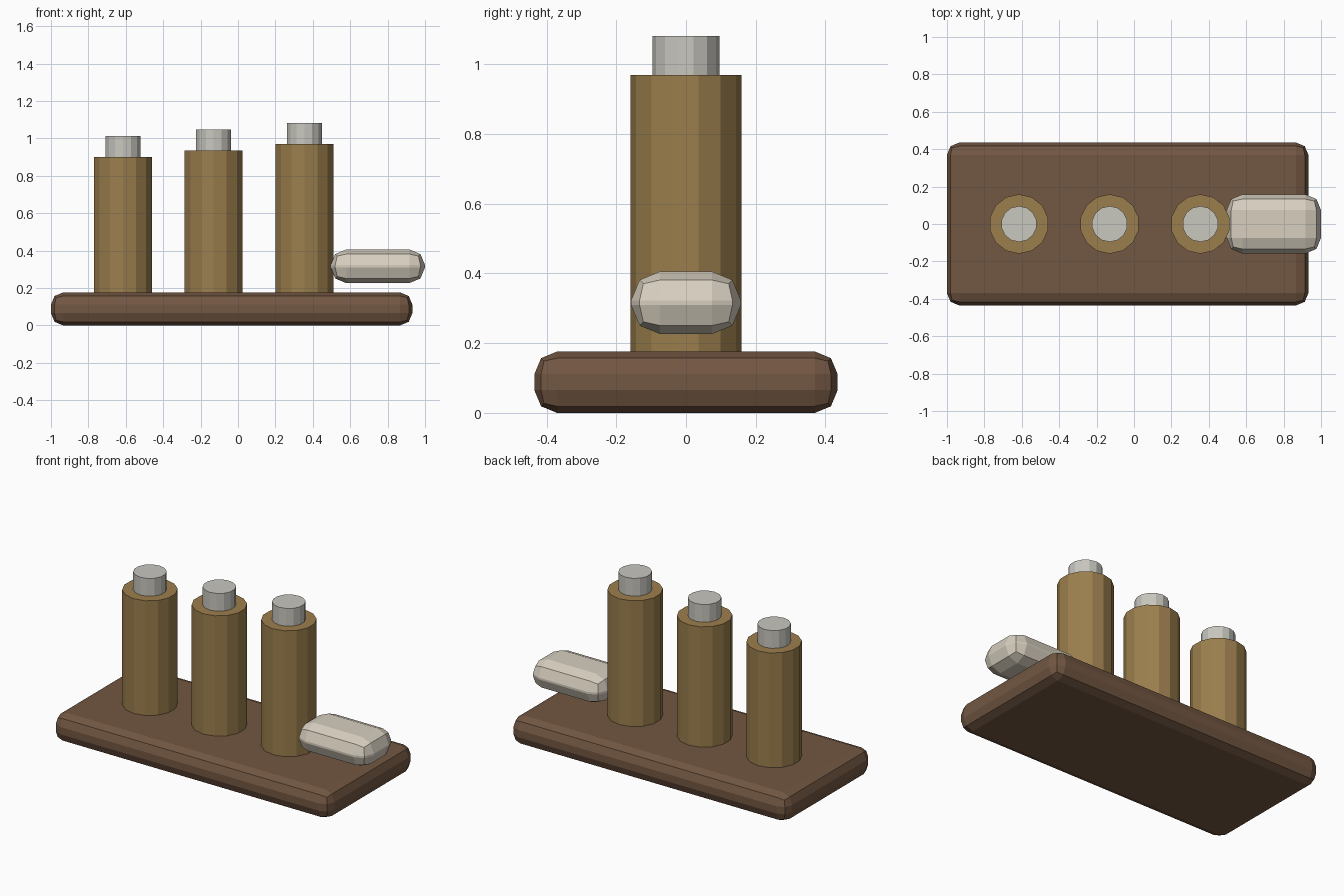
import bpy, bmesh
from mathutils import Matrix, Vector

if "Cube" in bpy.data.objects:
    bpy.data.objects.remove(bpy.data.objects["Cube"])


def material(name, rgb):
    m = bpy.data.materials.new(name)
    m.diffuse_color = (*rgb, 1)
    m.use_nodes = True
    m.node_tree.nodes["Principled BSDF"].inputs["Base Color"].default_value = m.diffuse_color
    return m


def add_object(name, bm, mat):
    mesh = bpy.data.meshes.new(name)
    bm.to_mesh(mesh)
    bm.free()
    mesh.materials.append(mat)
    obj = bpy.data.objects.new(name, mesh)
    bpy.context.collection.objects.link(obj)
    return obj


def rounded_box(name, lo, hi, bevel, mat):
    lo, hi = Vector(lo), Vector(hi)
    bm = bmesh.new()
    bmesh.ops.create_cube(bm, size=1, matrix=Matrix.Translation((lo + hi) / 2)
                          @ Matrix.Diagonal((*(hi - lo), 1)))
    obj = add_object(name, bm, mat)
    mod = obj.modifiers.new("rounding", 'BEVEL')
    mod.width = bevel
    mod.segments = 2
    return obj


def cylinder(name, x, radius, z0, z1, mat):
    bm = bmesh.new()
    bmesh.ops.create_cone(bm, cap_ends=True, segments=14, radius1=radius,
                          radius2=radius, depth=z1 - z0,
                          matrix=Matrix.Translation((x, 0, (z0 + z1) / 2)))
    return add_object(name, bm, mat)


wood = material("wood", (0.17, 0.095, 0.055))
brass = material("brass", (0.33, 0.21, 0.075))
steel = material("steel", (0.58, 0.57, 0.52))
bone = material("bone", (0.68, 0.62, 0.52))

# Rounded base plank
rounded_box("base", (-1.0, -0.435, 0), (0.932, 0.435, 0.176), 0.065, wood)

# Row of three posts, each slightly taller, with a metal cap
for i in range(3):
    x = -0.615 + 0.485 * i
    top = 0.90 + 0.035 * i
    cylinder(f"post_{i + 1}", x, 0.159, 0.16, top, brass)
    cylinder(f"cap_{i + 1}", x, 0.096, top - 0.02, top + 0.112, steel)

# Pale rounded handle sticking out at the right end
rounded_box("handle", (0.495, -0.158, 0.226), (1.0, 0.158, 0.406), 0.084, bone)
